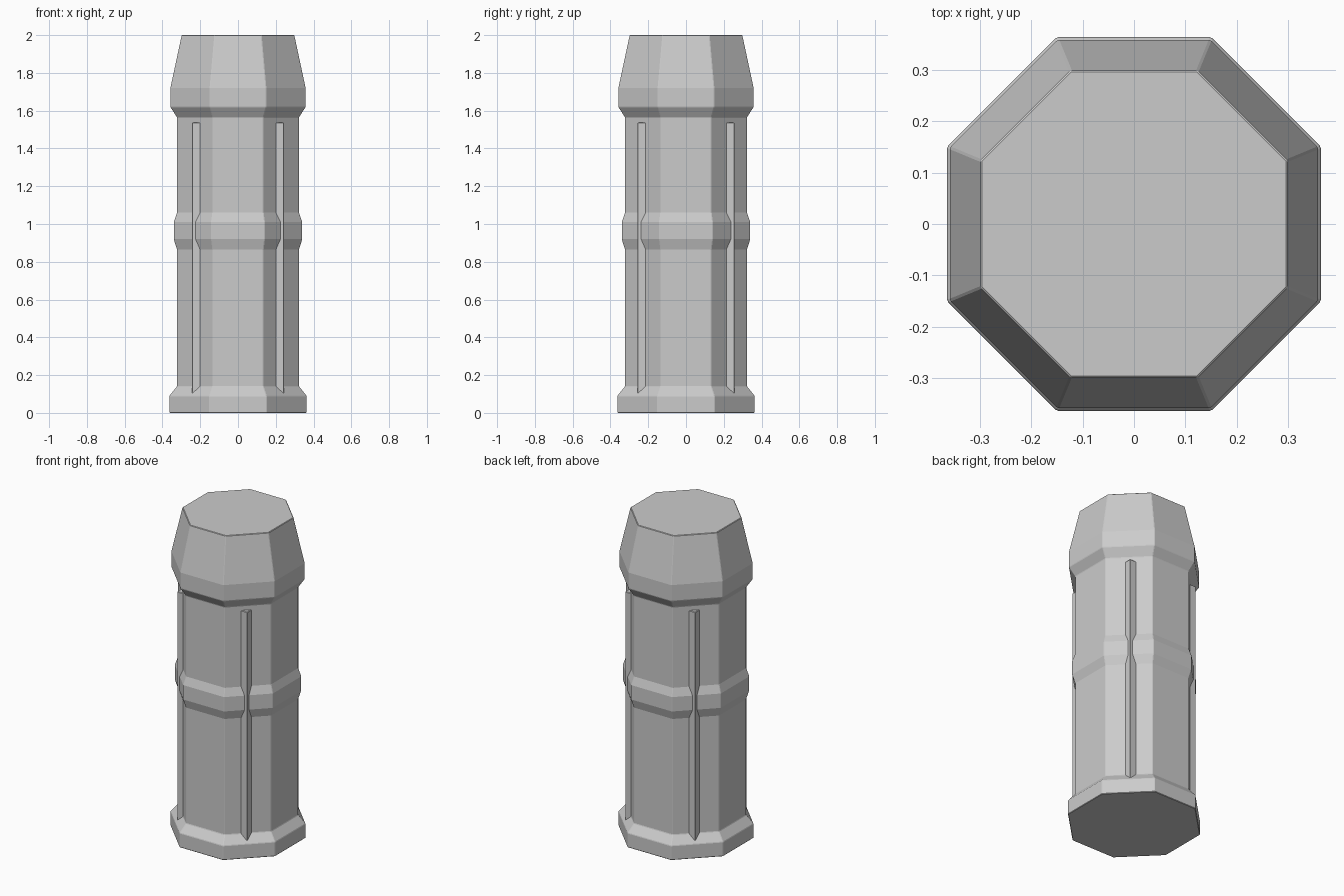
import bpy, bmesh, math

if "Cube" in bpy.data.objects:
    bpy.data.objects.remove(bpy.data.objects["Cube"])


def make_object(name, bm, bevel):
    bmesh.ops.recalc_face_normals(bm, faces=bm.faces[:])
    mesh = bpy.data.meshes.new(name)
    bm.to_mesh(mesh)
    bm.free()
    obj = bpy.data.objects.new(name, mesh)
    bpy.context.collection.objects.link(obj)
    mod = obj.modifiers.new("edge_bevel", 'BEVEL')
    mod.width = bevel
    mod.segments = 1
    mod.limit_method = 'ANGLE'
    mod.angle_limit = math.radians(25)
    return obj


# Octagonal column: (distance from axis to flat side, height)
profile = [(0.363, 0.0), (0.363, 0.09), (0.323, 0.14), (0.323, 0.865),
           (0.34, 0.92), (0.34, 1.01), (0.323, 1.06), (0.323, 1.565),
           (0.358, 1.62), (0.358, 1.72), (0.298, 2.0)]
SIDES = 8
half = math.pi / SIDES
bm = bmesh.new()
rings = []
for apothem, z in profile:
    r = apothem / math.cos(half)
    rings.append([bm.verts.new((r * math.cos(half + 2 * half * i),
                                r * math.sin(half + 2 * half * i), z))
                  for i in range(SIDES)])
for low, high in zip(rings, rings[1:]):
    for i in range(SIDES):
        j = (i + 1) % SIDES
        bm.faces.new((low[i], low[j], high[j], high[i]))
bm.faces.new(rings[0][::-1])
bm.faces.new(rings[-1])
make_object("column_body", bm, 0.003)

# Square inner core whose four corners show as thin vertical ribs
bm = bmesh.new()
bmesh.ops.create_cube(bm, size=1.0)
z0, z1 = 0.05, 1.537
for v in bm.verts:
    v.co = (v.co.x * 0.486, v.co.y * 0.512, z0 + (v.co.z + 0.5) * (z1 - z0))
make_object("corner_ribs", bm, 0.003)
